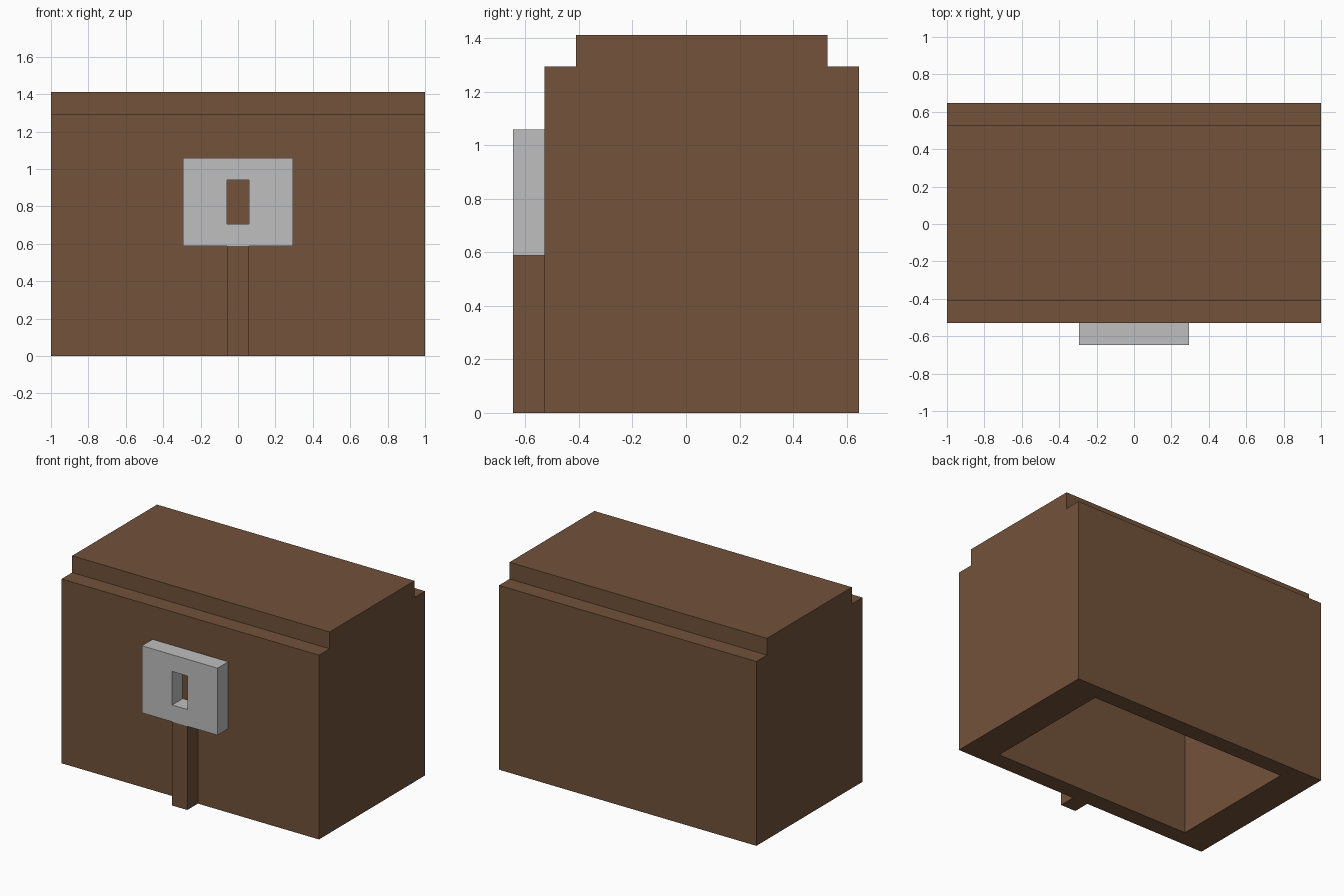
import bpy, bmesh
from mathutils import Vector

if "Cube" in bpy.data.objects:
    bpy.data.objects.remove(bpy.data.objects["Cube"], do_unlink=True)

U = 2 / 17  # the chest is laid out on a grid of this size


def material(name, rgb):
    m = bpy.data.materials.new(name)
    m.use_nodes = True
    m.diffuse_color = (*rgb, 1)
    m.node_tree.nodes["Principled BSDF"].inputs["Base Color"].default_value = (*rgb, 1)
    return m


def finish(bm, name, mat):
    bmesh.ops.recalc_face_normals(bm, faces=bm.faces)
    me = bpy.data.meshes.new(name)
    bm.to_mesh(me)
    bm.free()
    me.materials.append(mat)
    ob = bpy.data.objects.new(name, me)
    bpy.context.collection.objects.link(ob)
    return ob


def box(lo, hi):
    """Box between two corners, in grid units."""
    bm = bmesh.new()
    bmesh.ops.create_cube(bm, size=1)
    for v in bm.verts:
        v.co = Vector([(hi if c > 0 else lo)[i] * U for i, c in enumerate(v.co)])
    return bm


def face_towards(bm, direction):
    bm.normal_update()
    return max(bm.faces, key=lambda f: f.calc_center_median().dot(Vector(direction)))


def inset_to(bm, face, lo, hi, axes):
    """Inset a rectangular face so that its inner loop spans lo..hi on the two axes."""
    bmesh.ops.inset_individual(bm, faces=[face], thickness=0.02)
    mid = face.calc_center_median()
    for v in face.verts:
        for k, a in enumerate(axes):
            v.co[a] = (hi[k] if v.co[a] > mid[a] else lo[k]) * U


brown = material("brown wood", (0.168, 0.084, 0.043))
grey = material("light grey metal", (0.52, 0.52, 0.52))

# Chest body: stepped end profile (y, z) extruded along x
profile = [(-4.5, 0), (5.5, 0), (5.5, 11), (4.5, 11), (4.5, 12),
           (-3.5, 12), (-3.5, 11), (-4.5, 11)]
bm = bmesh.new()
end = bm.faces.new([bm.verts.new((-8.5 * U, y * U, z * U)) for y, z in profile])
ext = bmesh.ops.extrude_face_region(bm, geom=[end], use_keep_orig=True)
bmesh.ops.translate(bm, vec=(17 * U, 0, 0),
                    verts=[g for g in ext["geom"] if isinstance(g, bmesh.types.BMVert)])
bmesh.ops.recalc_face_normals(bm, faces=bm.faces)

# Hollow inside, open at the bottom
floor = face_towards(bm, (0, 0, -1))
inset_to(bm, floor, (-6.5, -3.5), (6.5, 4.5), (0, 1))
ext = bmesh.ops.extrude_discrete_faces(bm, faces=[floor])["faces"]
bmesh.ops.translate(bm, vec=(0, 0, 11 * U), verts=ext[0].verts)
finish(bm, "chest_body", brown)

# Lock plate with a keyhole cut through it
bm = box((-2.5, -5.5, 5), (2.5, -4.5, 9))
sides = [face_towards(bm, (0, s, 0)) for s in (-1, 1)]
for f in sides:
    inset_to(bm, f, (-0.5, 6), (0.5, 8), (0, 2))
rims = [e for f in sides for e in f.edges]
bmesh.ops.delete(bm, geom=sides, context="FACES_ONLY")
bmesh.ops.bridge_loops(bm, edges=rims)
finish(bm, "lock_plate", grey)

# Post below the lock
finish(box((-0.5, -5.5, 0), (0.5, -4.5, 5)), "lock_post", brown)
